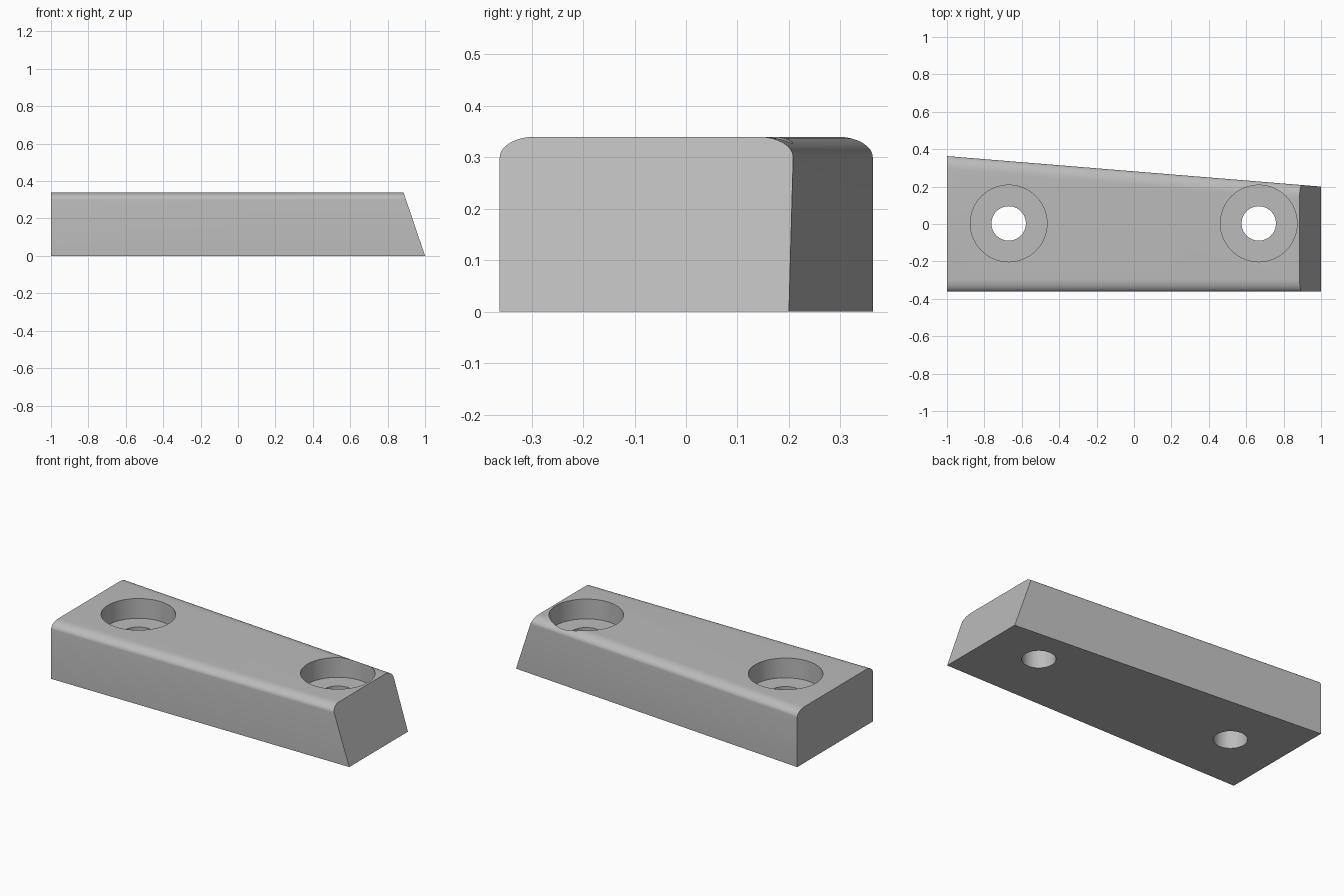
import bpy, bmesh
from math import sin, cos, pi

cube = bpy.data.objects.get("Cube")
if cube:
    bpy.data.objects.remove(cube)

HEIGHT, FRONT = 0.34, -0.362
ROUND_W, ROUND_H, STEPS = 0.068, 0.04, 8

grey = bpy.data.materials.new("plain grey")
grey.use_nodes = True
colour = (0.5, 0.5, 0.5, 1)
grey.diffuse_color = colour
grey.node_tree.nodes["Principled BSDF"].inputs["Base Color"].default_value = colour


def make_object(name, bm):
    bmesh.ops.recalc_face_normals(bm, faces=bm.faces)
    mesh = bpy.data.meshes.new(name)
    bm.to_mesh(mesh)
    bm.free()
    mesh.materials.append(grey)
    obj = bpy.data.objects.new(name, mesh)
    bpy.context.collection.objects.link(obj)
    return obj


def section(bm, x_base, x_top):
    """Cross-section with rounded top edges; the back edge tapers along x."""
    def point(side, inset, z):
        x = x_base + (x_top - x_base) * z / HEIGHT
        back = 0.2 + 0.0815 * (1 - x)
        y = FRONT + inset if side == "front" else back - inset
        return bm.verts.new((x, y, z))
    arc = [(0, 0)]
    for i in range(STEPS + 1):
        a = pi / 2 * i / STEPS
        arc.append((ROUND_W * (1 - cos(a)), HEIGHT - ROUND_H * (1 - sin(a))))
    return ([point("front", *p) for p in arc]
            + [point("back", *p) for p in reversed(arc)])


# Tapered body with a sloped end
bm = bmesh.new()
square_end = section(bm, -1, -1)
sloped_end = section(bm, 1, 0.885)
n = len(square_end)
for i in range(n):
    j = (i + 1) % n
    bm.faces.new((square_end[i], square_end[j], sloped_end[j], sloped_end[i]))
bm.faces.new(square_end)
bm.faces.new(sloped_end)
body = make_object("tapered_block", bm)


# Stepped cutter for each counterbored screw hole
def hole_cutter(name, x, y=0.003, sides=64):
    bm = bmesh.new()
    rings = []
    for r, z in ((0.092, -0.1), (0.092, 0.22), (0.205, 0.22), (0.205, 0.5)):
        rings.append([bm.verts.new((x + r * cos(2 * pi * i / sides),
                                    y + r * sin(2 * pi * i / sides), z))
                      for i in range(sides)])
    for low, high in zip(rings, rings[1:]):
        for i in range(sides):
            j = (i + 1) % sides
            bm.faces.new((low[i], low[j], high[j], high[i]))
    bm.faces.new(rings[0])
    bm.faces.new(rings[-1])
    return make_object(name, bm)


bpy.context.view_layer.objects.active = body
for name, x in (("right_hole_cutter", -0.67), ("left_hole_cutter", 0.667)):
    cutter = hole_cutter(name, x)
    mod = body.modifiers.new(name, "BOOLEAN")
    mod.operation, mod.solver, mod.object = "DIFFERENCE", "EXACT", cutter
    bpy.ops.object.modifier_apply(modifier=mod.name)
    bpy.data.objects.remove(cutter)

# Smooth the rounded edges and hole walls, keep the corners sharp
for obj in bpy.context.selected_objects:
    obj.select_set(False)
body.select_set(True)
bpy.ops.object.shade_smooth_by_angle(angle=pi / 6)
